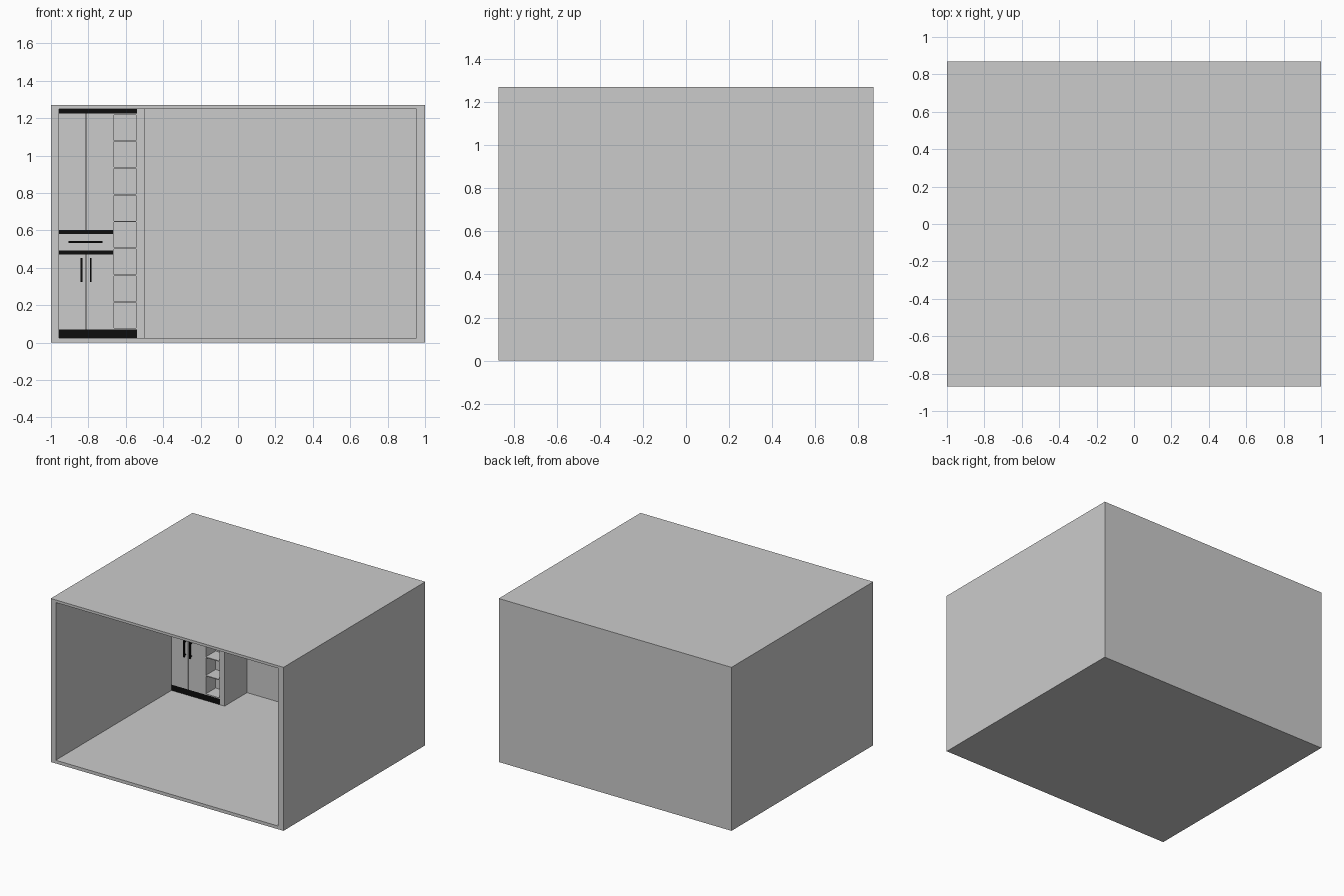
import bpy, bmesh

if "Cube" in bpy.data.objects:
    bpy.data.objects.remove(bpy.data.objects["Cube"])

black = bpy.data.materials.new("black_trim")
black.diffuse_color = (0.004, 0.004, 0.004, 1)
black.use_nodes = True
black.node_tree.nodes["Principled BSDF"].inputs["Base Color"].default_value = black.diffuse_color


def finish(name, bm, mat=None):
    bmesh.ops.recalc_face_normals(bm, faces=bm.faces)
    me = bpy.data.meshes.new(name)
    bm.to_mesh(me)
    bm.free()
    ob = bpy.data.objects.new(name, me)
    bpy.context.collection.objects.link(ob)
    if mat:
        me.materials.append(mat)
    return ob


def add_box(bm, x, y, z):
    vs = bmesh.ops.create_cube(bm, size=1)["verts"]
    for v in vs:
        v.co = [r[0] if c < 0 else r[1] for c, r in zip(v.co, (x, y, z))]
    return vs


def box(name, x, y, z, mat=None):
    bm = bmesh.new()
    add_box(bm, x, y, z)
    return finish(name, bm, mat)


# Room dimensions: inner left/right, floor, ceiling, back wall
L, R, FLOOR, CEIL, BACK = -0.957, 0.955, 0.025, 1.25, 0.825

# Room shell: front face inset to the opening, then pushed in
bm = bmesh.new()
add_box(bm, (-1, 1), (-0.87, 0.87), (0, 1.27))
front = min(bm.faces, key=lambda f: f.calc_center_median().y)
rim = bmesh.ops.extrude_discrete_faces(bm, faces=[front])["faces"][0]
for v in rim.verts:
    v.co.x = L if v.co.x < 0 else R
    v.co.z = FLOOR if v.co.z < 0.6 else CEIL
inner = bmesh.ops.extrude_discrete_faces(bm, faces=[rim])["faces"][0]
for v in inner.verts:
    v.co.y = BACK
finish("room_shell", bm)

# Cabinet carcass and right side panel
F = 0.55                       # cabinet front plane
DR, SR = -0.667, -0.54         # right edge of doors, of shelf column
MID = (L + DR) / 2
PL, TOP = 0.07, 1.225          # plinth top, cornice bottom
box("cabinet_carcass", (L, DR), (F + 0.015, BACK), (PL, TOP))
box("side_panel", (SR, -0.5), (F, BACK), (FLOOR, CEIL))

# Black plinth, cornice and two bands around the drawer
box("plinth", (L, SR), (F, BACK), (FLOOR, PL), black)
box("cornice", (L, SR), (F, BACK), (TOP, CEIL), black)
box("lower_band", (L, DR), (F, F + 0.015), (0.47, 0.493), black)
box("upper_band", (L, DR), (F, F + 0.015), (0.58, 0.603), black)

# Doors and drawer front
for level, z in (("lower", (PL, 0.47)), ("upper", (0.603, TOP))):
    box(level + "_left_door", (L, MID - 0.0015), (F, F + 0.015), z)
    box(level + "_right_door", (MID + 0.0015, DR), (F, F + 0.015), z)
box("drawer_front", (L, DR), (F, F + 0.015), (0.493, 0.58))


# Bar handles with two standoffs
def handle(name, x, z):
    bm = bmesh.new()
    add_box(bm, x, (F - 0.022, F - 0.013), z)
    t, inset = 0.007, 0.015
    if x[1] - x[0] > z[1] - z[0]:
        for c in (x[0] + inset, x[1] - inset):
            add_box(bm, (c - t / 2, c + t / 2), (F - 0.013, F), z)
    else:
        for c in (z[0] + inset, z[1] - inset):
            add_box(bm, x, (F - 0.013, F), (c - t / 2, c + t / 2))
    finish(name, bm, black)


handle("drawer_handle", (-0.907, -0.724), (0.533, 0.542))
handle("left_door_handle", (-0.841, -0.832), (0.323, 0.453))
handle("right_door_handle", (-0.791, -0.782), (0.323, 0.453))

# Open shelf column: back, sides and evenly spaced shelves
box("shelf_back", (DR, SR), (F + 0.12, BACK), (PL, TOP))
box("shelf_left_side", (DR, DR + 0.005), (F, F + 0.12), (PL, TOP))
box("shelf_right_side", (SR - 0.005, SR), (F, F + 0.12), (PL, TOP))
step = (TOP - PL - 0.007) / 8
for i in range(9):
    z = PL + i * step
    box("shelf_%d" % i, (DR + 0.005, SR - 0.005), (F, F + 0.12), (z, z + 0.007))
